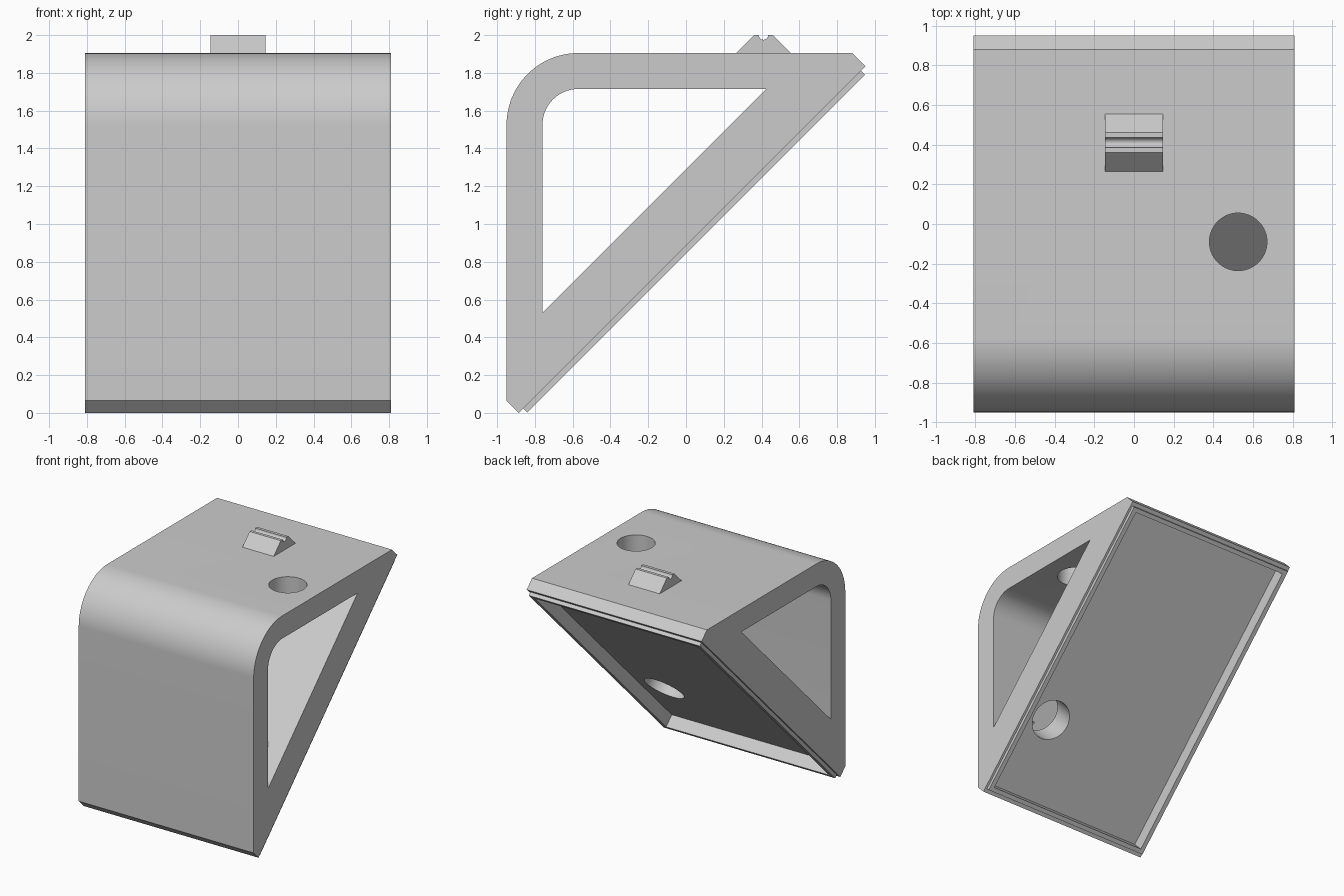
import bpy, bmesh
from math import radians, cos, sin, pi
from mathutils import Matrix, Vector

if "Cube" in bpy.data.objects:
    bpy.data.objects.remove(bpy.data.objects["Cube"])

grey = bpy.data.materials.new("plain grey")
grey.use_nodes = True
grey.diffuse_color = (0.6, 0.6, 0.6, 1)
grey.node_tree.nodes["Principled BSDF"].inputs["Base Color"].default_value = (0.6, 0.6, 0.6, 1)


def finish(name, bm):
    bmesh.ops.recalc_face_normals(bm, faces=bm.faces)
    mesh = bpy.data.meshes.new(name)
    bm.to_mesh(mesh)
    bm.free()
    mesh.materials.append(grey)
    ob = bpy.data.objects.new(name, mesh)
    bpy.context.collection.objects.link(ob)
    return ob


def prism(name, points, half_width):
    """Extrude a side profile of (y, z) points across x."""
    bm = bmesh.new()
    face = bm.faces.new([bm.verts.new((-half_width, y, z)) for y, z in points])
    new = bmesh.ops.extrude_face_region(bm, geom=[face])["geom"]
    verts = [v for v in new if isinstance(v, bmesh.types.BMVert)]
    bmesh.ops.translate(bm, verts=verts, vec=(2 * half_width, 0, 0))
    return finish(name, bm)


def box(name, size, offset, frame):
    bm = bmesh.new()
    bmesh.ops.create_cube(bm, size=1, matrix=frame @ Matrix.Translation(offset) @ Matrix.Diagonal((*size, 1)))
    return finish(name, bm)


def rod(name, radius, depth, frame):
    bm = bmesh.new()
    bmesh.ops.create_cone(bm, cap_ends=True, segments=64, radius1=radius, radius2=radius,
                          depth=depth, matrix=frame)
    return finish(name, bm)


def arc(cy, cz, r, start, end, steps):
    angles = [radians(start + (end - start) * i / steps) for i in range(steps + 1)]
    return [(cy + r * cos(a), cz + r * sin(a)) for a in angles]


def combine(target, tool, operation):
    mod = target.modifiers.new("combine", "BOOLEAN")
    mod.operation, mod.object, mod.solver = operation, tool, "EXACT"
    bpy.context.view_layer.update()
    graph = bpy.context.evaluated_depsgraph_get()
    mesh = bpy.data.meshes.new_from_object(target.evaluated_get(graph))
    target.modifiers.clear()
    target.data = mesh
    bpy.data.objects.remove(tool)


# Wedge body with a rounded upper front corner
body = prism("wedge_body", [(-0.885, 0), (-0.95, 0.065)]
             + arc(-0.57, 1.525, 0.38, 180, 90, 24)
             + [(0.88, 1.905), (0.95, 1.835)], 0.81)

# Triangular opening from side to side
window = prism("window_cutter", [(-0.76, 0.53)]
               + arc(-0.57, 1.525, 0.19, 180, 90, 16)
               + [(0.425, 1.715)], 1)
combine(body, window, "DIFFERENCE")

# Sloping underside: raised rim around a shallow recess
slope = Matrix.Translation((0, 0.0325, 0.9175)) @ Matrix.Rotation(pi / 4, 4, "X")
combine(body, box("rim", (1.585, 2.53, 0.08), (0, 0, 0.01), slope), "UNION")
combine(body, box("recess_cutter", (1.51, 2.46, 0.275), (0, 0, -0.0625), slope), "DIFFERENCE")

# Round holes through the top plate and the sloping plate
combine(body, rod("top_hole_cutter", 0.145, 0.4,
                  Matrix.Translation((0.525, -0.09, 1.85))), "DIFFERENCE")
spot = Matrix.Translation(Vector((0.5, -0.5, 0.64))) @ Matrix.Rotation(pi / 4, 4, "X")
combine(body, rod("slope_hole_cutter", 0.165, 0.5, spot), "DIFFERENCE")

# Small notched ridge on top
ridge = prism("notched_ridge", [(0.265, 1.9), (0.265, 1.905), (0.36, 2)]
              + arc(0.41, 2, 0.025, 180, 360, 12)
              + [(0.46, 2), (0.555, 1.905), (0.555, 1.9)], 0.145)

# Smooth the curves, keep the corners sharp
bpy.ops.object.select_all(action="DESELECT")
for ob in (body, ridge):
    ob.select_set(True)
bpy.context.view_layer.objects.active = body
bpy.ops.object.shade_smooth_by_angle(angle=radians(30))
